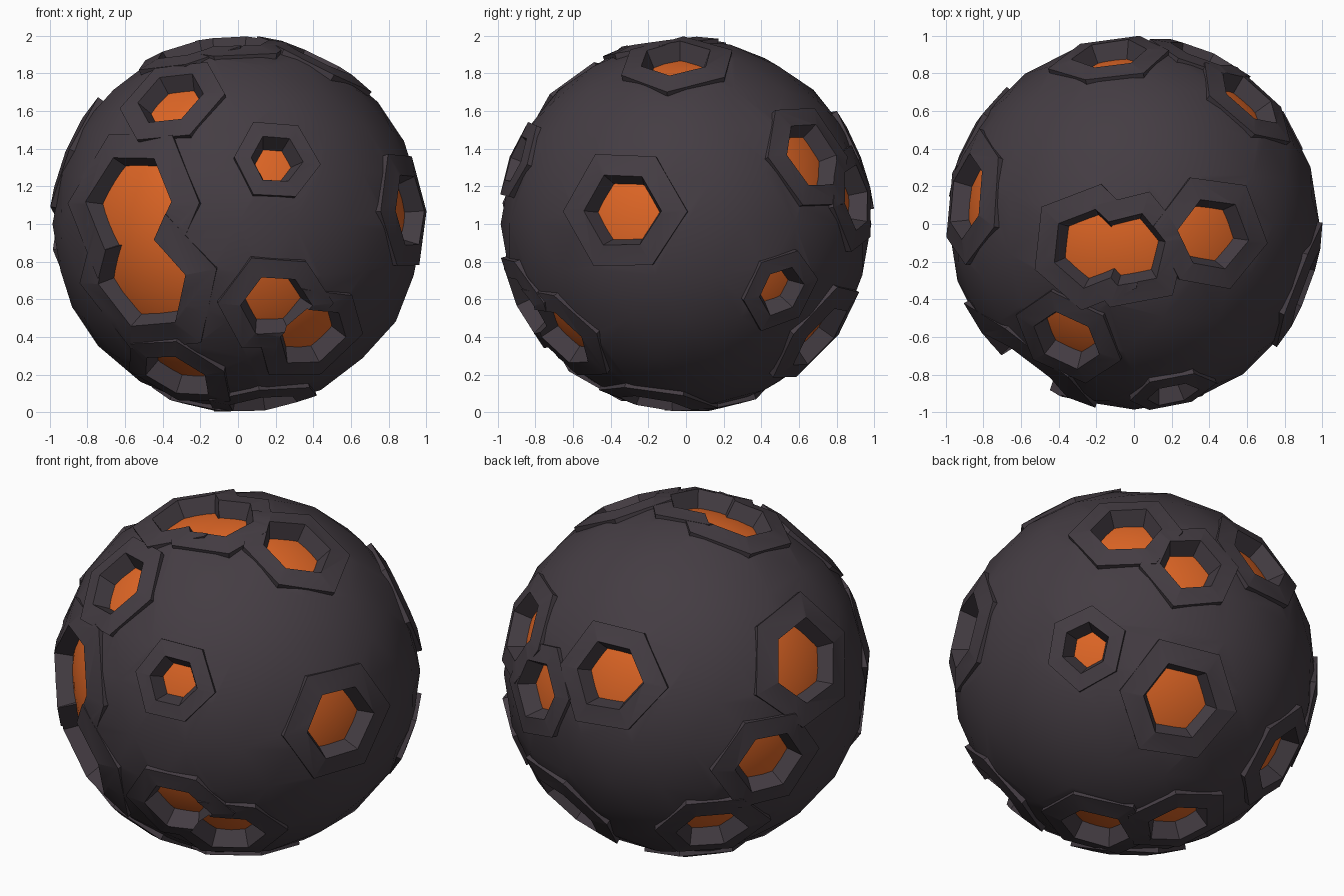
import bpy, bmesh, math, random
from mathutils import Vector

if "Cube" in bpy.data.objects:
    bpy.data.objects.remove(bpy.data.objects["Cube"])

random.seed(4)

def material(name, rgb):
    m = bpy.data.materials.new(name)
    m.diffuse_color = (*rgb, 1)
    m.use_nodes = True
    m.node_tree.nodes["Principled BSDF"].inputs["Base Color"].default_value = m.diffuse_color
    return m

ROCK = material("dark_rock", (0.058, 0.046, 0.056))
LAVA = material("orange_lava", (0.75, 0.135, 0.019))

def new_object(name, bm, mat):
    bmesh.ops.recalc_face_normals(bm, faces=bm.faces)
    me = bpy.data.meshes.new(name)
    bm.to_mesh(me)
    bm.free()
    me.materials.append(mat)
    ob = bpy.data.objects.new(name, me)
    bpy.context.scene.collection.objects.link(ob)
    return ob

def ball(name, radius, sub, mat):
    bm = bmesh.new()
    bmesh.ops.create_icosphere(bm, subdivisions=sub, radius=radius)
    return new_object(name, bm, mat)

def stacked(name, n, loops, spin, jit):
    """Solid of six-sided loops, each a (radius, height function), along direction n."""
    n = Vector(n).normalized()
    up = Vector((0, 0, 1))
    u = up.cross(n).normalized()
    v = n.cross(u)
    bm = bmesh.new()
    rings = []
    for r, height in loops:
        ring = []
        for i in range(6):
            a = math.radians(60 * i + spin)
            rr = r * jit[i]
            ring.append(bm.verts.new(n * height(rr) + (u * math.cos(a) + v * math.sin(a)) * rr))
        rings.append(ring)
    for a, b in zip(rings, rings[1:]):
        for i in range(6):
            j = (i + 1) % 6
            bm.faces.new((a[i], a[j], b[j], b[i]))
    bm.faces.new(rings[0][::-1])
    bm.faces.new(rings[-1])
    bmesh.ops.triangulate(bm, faces=bm.faces)
    return new_object(name, bm, ROCK)

# Craters: direction, hole radius, spin in degrees
CRATERS = [
    ((-.36, -.62, .67), .20, 10), ((.20, -.90, .34), .14, -5),
    ((-.58, -.77, .12), .285, 0), ((-.54, -.79, -.31), .28, 5),
    ((.20, -.85, -.43), .19, 0), ((.41, -.67, -.61), .20, 0),
    ((.92, -.34, .07), .21, 0), ((.76, .50, -.35), .14, 15),
    ((.60, .66, .36), .20, 0), ((-.12, .89, .35), .20, 0),
    ((.35, .89, .14), .18, 10), ((-.24, -.14, .95), .215, 20),
    ((-.02, -.13, .97), .20, 20), ((.42, -.06, .88), .20, 30),
    ((-.89, .14, .35), .23, 10), ((-.86, .44, -.14), .20, 0),
    ((.27, .72, -.61), .22, 0), ((-.55, .56, -.58), .20, 0),
    ((.13, -.17, -.94), .20, 10), ((-.18, .16, -.95), .18, 0),
    ((-.33, -.45, -.80), .20, 0),
]

# Rock shell with raised plates around each crater, then tapered holes cut through
shell = ball("rock_shell", 0.985, 3, ROCK)
plates = bpy.data.collections.new("plates")
bpy.context.scene.collection.children.link(plates)
helpers, cutters = [], []
for n, ri, spin in CRATERS:
    jit = [random.uniform(.93, 1.07) for _ in range(6)]
    ro = ri * 1.45 + .03
    rim = math.sqrt(1 - ri * ri)
    p = stacked("plate", n, [
        (ro * .92, lambda r: .82),
        (ro, lambda r: math.sqrt(1.006 - r * r)),
        (ri * .96, lambda r: rim)], spin, jit)
    bpy.context.scene.collection.objects.unlink(p)
    plates.objects.link(p)
    c = stacked("cutter", n, [
        (ri + .45 * (.84 - rim), lambda r: .84),
        (ri + .45 * (1.1 - rim), lambda r: 1.1)], spin, jit)
    helpers += [p, c]
    cutters.append(c)

mod = shell.modifiers.new("plates", 'BOOLEAN')
mod.operation, mod.solver = 'UNION', 'EXACT'
mod.operand_type, mod.collection = 'COLLECTION', plates
for c in cutters:
    mod = shell.modifiers.new("hole", 'BOOLEAN')
    mod.operation, mod.solver, mod.object = 'DIFFERENCE', 'EXACT', c

bpy.context.view_layer.update()
dg = bpy.context.evaluated_depsgraph_get()
mesh = bpy.data.meshes.new_from_object(shell.evaluated_get(dg))
shell.modifiers.clear()
shell.data = mesh
mesh.materials.clear()
mesh.materials.append(ROCK)
for f in mesh.polygons:
    f.material_index = 0
for h in helpers:
    bpy.data.objects.remove(h)
bpy.data.collections.remove(plates)

# Glowing core seen at the bottom of the craters
core = ball("lava_core", 0.90, 4, LAVA)

# Smooth shading with sharp crater edges, resting on the ground
for ob in (shell, core):
    ob.data.polygons.foreach_set("use_smooth", [True] * len(ob.data.polygons))
    ob.data.set_sharp_from_angle(angle=math.radians(28))
    ob.location.z = 1
